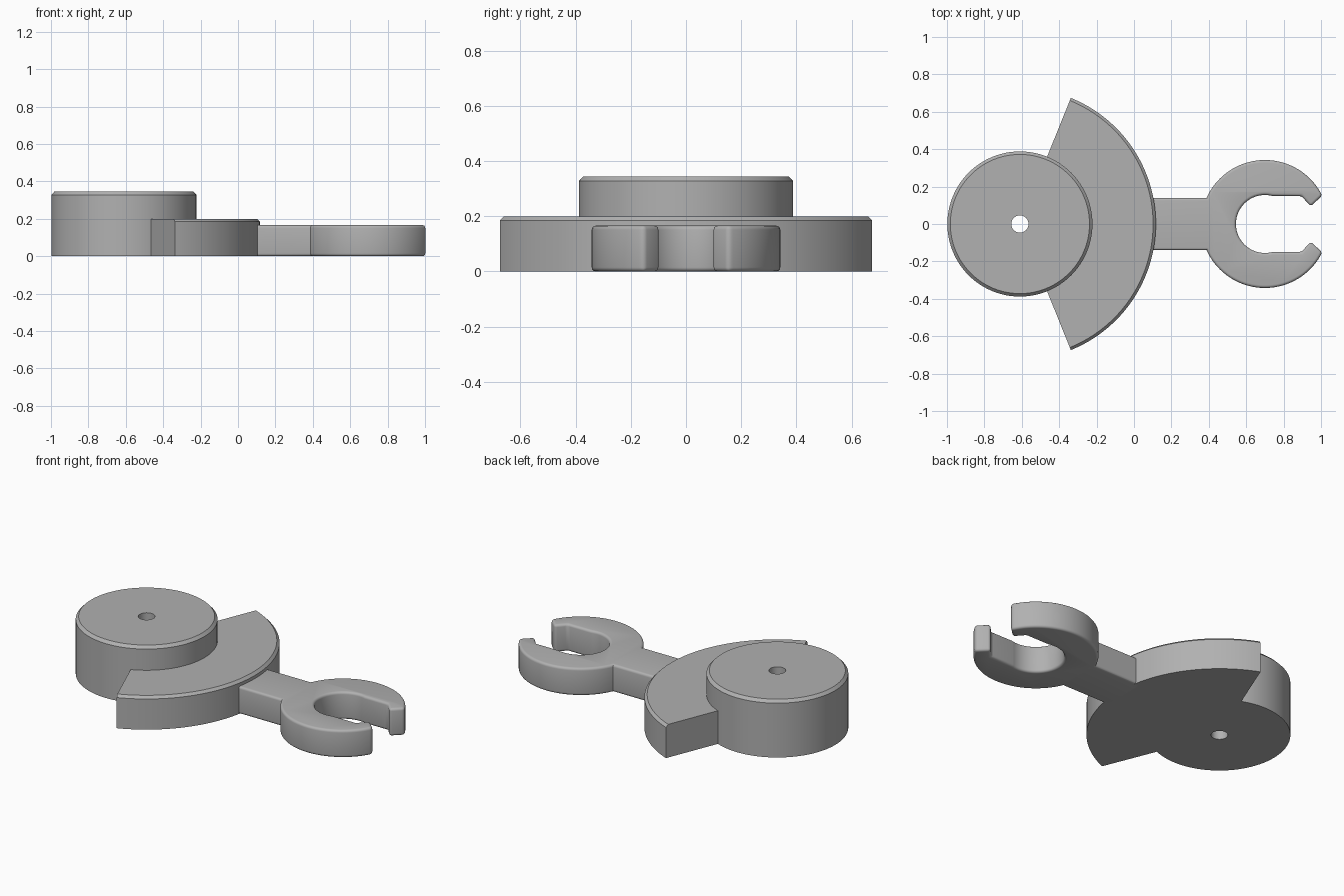
import bpy
import bmesh
from math import sin, cos, radians, sqrt, asin, pi

if "Cube" in bpy.data.objects:
    bpy.data.objects.remove(bpy.data.objects["Cube"])

grey = bpy.data.materials.new("grey plastic")
grey.use_nodes = True
colour = (0.44, 0.44, 0.44, 1)
grey.diffuse_color = colour
grey.node_tree.nodes["Principled BSDF"].inputs["Base Color"].default_value = colour


def finish(bm, name):
    """Turn the mesh into a named, coloured, smooth-shaded object."""
    bmesh.ops.recalc_face_normals(bm, faces=bm.faces)
    mesh = bpy.data.meshes.new(name)
    bm.to_mesh(mesh)
    bm.free()
    mesh.materials.append(grey)
    obj = bpy.data.objects.new(name, mesh)
    bpy.context.collection.objects.link(obj)
    bpy.ops.object.select_all(action="DESELECT")
    obj.select_set(True)
    bpy.context.view_layer.objects.active = obj
    bpy.ops.object.shade_smooth_by_angle(angle=radians(32))
    return obj


def sweep(name, profile, centre_x, start, end, steps):
    """Revolve a closed (radius, height) profile; cap it if not a full turn."""
    bm = bmesh.new()
    full = abs(end - start - 2 * pi) < 1e-4
    rings = []
    for i in range(steps if full else steps + 1):
        a = start + (end - start) * i / steps
        rings.append([bm.verts.new((centre_x + r * cos(a), r * sin(a), z))
                      for r, z in profile])
    n = len(profile)
    for i in range(steps):
        a, b = rings[i], rings[(i + 1) % len(rings)]
        for j in range(n):
            k = (j + 1) % n
            bm.faces.new((a[j], b[j], b[k], a[k]))
    if not full:
        bm.faces.new(rings[0])
        bm.faces.new(rings[-1])
    return finish(bm, name)


def arc(cx, radius, start, end, steps):
    return [(cx + radius * cos(start + (end - start) * i / steps),
             radius * sin(start + (end - start) * i / steps))
            for i in range(steps + 1)]


HUB_X = -0.61

# Round hub with a chamfered rim and a through hole
sweep("hub", [(0.046, 0), (0.388, 0), (0.388, 0.328), (0.372, 0.345), (0.046, 0.345)],
      HUB_X, 0, 2 * pi, 96)

# Fan-shaped plate wrapping the hub, chamfered along its outer rim
fan = radians(68)
sweep("fan_plate", [(0.38, 0), (0.727, 0), (0.727, 0.185), (0.712, 0.2), (0.38, 0.2)],
      HUB_X, -fan, fan, 64)

# Arm and open clip: half outline from the arm root to the slot end, then mirrored
CLIP_X, OUTER, SLOT, ARM = 0.70, 0.342, 0.15, 0.14
join = pi - asin(ARM / OUTER)
tip = asin(0.152 / OUTER)
half = [(0.06, ARM)]
half += arc(CLIP_X, OUTER, join, tip, 36)
half += [(0.945, 0.094), (0.895, SLOT)]
half += arc(CLIP_X, SLOT + 0.005, radians(75), pi, 24)
outline = half + [(x, -y) for x, y in reversed(half[:-1])]

bm = bmesh.new()
base = bm.faces.new([bm.verts.new((x, y, 0)) for x, y in outline])
top = bmesh.ops.extrude_face_region(bm, geom=[base], use_keep_orig=True)["geom"]
bmesh.ops.translate(bm, vec=(0, 0, 0.166),
                    verts=[v for v in top if isinstance(v, bmesh.types.BMVert)])
bmesh.ops.recalc_face_normals(bm, faces=bm.faces)
# Round every sharp edge except the crease where the arm meets the clip
sharp = [e for e in bm.edges if e.calc_face_angle(0) > radians(35)
         and not (abs(e.verts[0].co.z - e.verts[1].co.z) > 0.1
                  and e.verts[0].co.x < 0.6)]
bmesh.ops.bevel(bm, geom=sharp, offset=0.015, offset_type="OFFSET", segments=4,
                profile=0.5, affect="EDGES", clamp_overlap=True)
finish(bm, "clip_arm")
